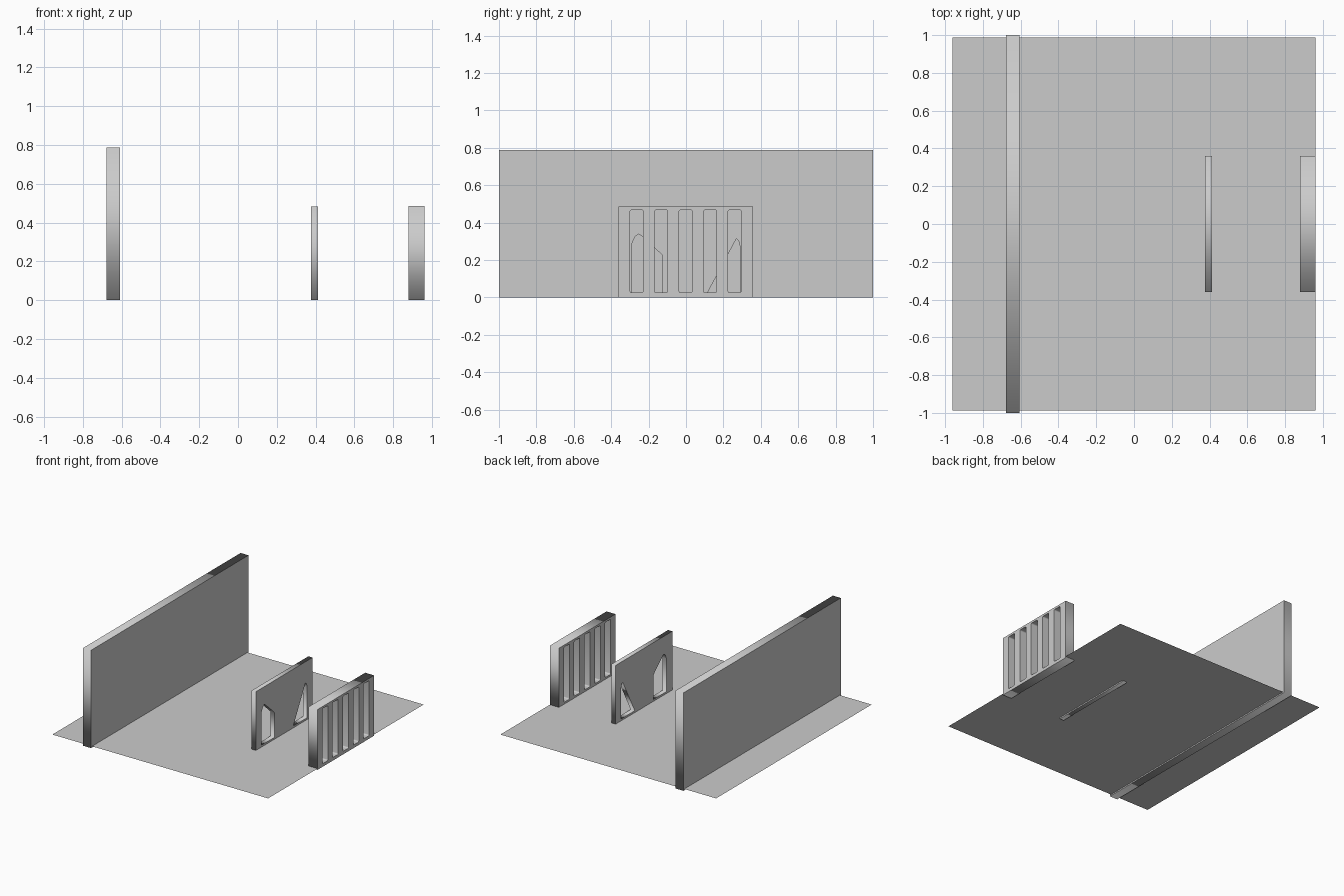
import bpy, math
from mathutils import Matrix

if "Cube" in bpy.data.objects:
    bpy.data.objects.remove(bpy.data.objects["Cube"])


def panel(name, x0, x1, loops):
    """Upright panel: outer outline plus hole outlines in (y, z), extruded along x."""
    cu = bpy.data.curves.new(name, 'CURVE')
    cu.dimensions = '2D'
    cu.fill_mode = 'BOTH'
    cu.extrude = (x1 - x0) / 2
    for pts in loops:
        sp = cu.splines.new('POLY')
        sp.points.add(len(pts) - 1)
        for p, (y, z) in zip(sp.points, pts):
            p.co = (y, z, 0, 1)
        sp.use_cyclic_u = True
    tmp = bpy.data.objects.new(name + "_curve", cu)
    bpy.context.collection.objects.link(tmp)
    bpy.context.view_layer.update()
    mesh = bpy.data.meshes.new_from_object(
        tmp.evaluated_get(bpy.context.evaluated_depsgraph_get()))
    bpy.data.objects.remove(tmp)
    # local (x, y, z) becomes world (y, z, x)
    mesh.transform(Matrix(((0, 0, 1, (x0 + x1) / 2), (1, 0, 0, 0),
                           (0, 1, 0, 0), (0, 0, 0, 1))))
    mesh.name = name
    ob = bpy.data.objects.new(name, mesh)
    bpy.context.collection.objects.link(ob)
    return ob


def rect(y0, y1, z0, z1):
    return [(y0, z0), (y1, z0), (y1, z1), (y0, z1)]


def rounded(y0, y1, z0, z1, r, n=3):
    pts = []
    for i, (cy, cz) in enumerate(rect(y0 + r, y1 - r, z0 + r, z1 - r)):
        for k in range(n + 1):
            a = math.pi + (i + k / n) * math.pi / 2
            pts.append((cy + r * math.cos(a), cz + r * math.sin(a)))
    return pts


# thin floor sheet
bpy.ops.mesh.primitive_plane_add(size=1, location=(0, 0, 0.01))
floor = bpy.context.object
floor.name = "floor"
floor.scale = (1.92, 1.976, 1)

# tall back wall
panel("back_wall", -0.677, -0.607, [rect(-1, 1, 0, 0.787)])

# middle panel with two pointed openings
left_opening = [(-0.288, 0.025), (-0.125, 0.025), (-0.125, 0.225),
                (-0.238, 0.329), (-0.255, 0.338), (-0.272, 0.325), (-0.288, 0.29)]
right_opening = [(0.115, 0.025), (0.291, 0.025), (0.288, 0.275),
                 (0.283, 0.298), (0.27, 0.315)]
panel("middle_panel", 0.375, 0.412,
      [rect(-0.361, 0.359, 0, 0.482), left_opening, right_opening])

# slotted grille
slots = [rounded(c - 0.035, c + 0.035, 0.025, 0.468, 0.009)
         for c in (-0.002 + 0.131 * i for i in range(-2, 3))]
panel("slotted_grille", 0.88, 0.96, [rect(-0.361, 0.359, 0, 0.485)] + slots)
